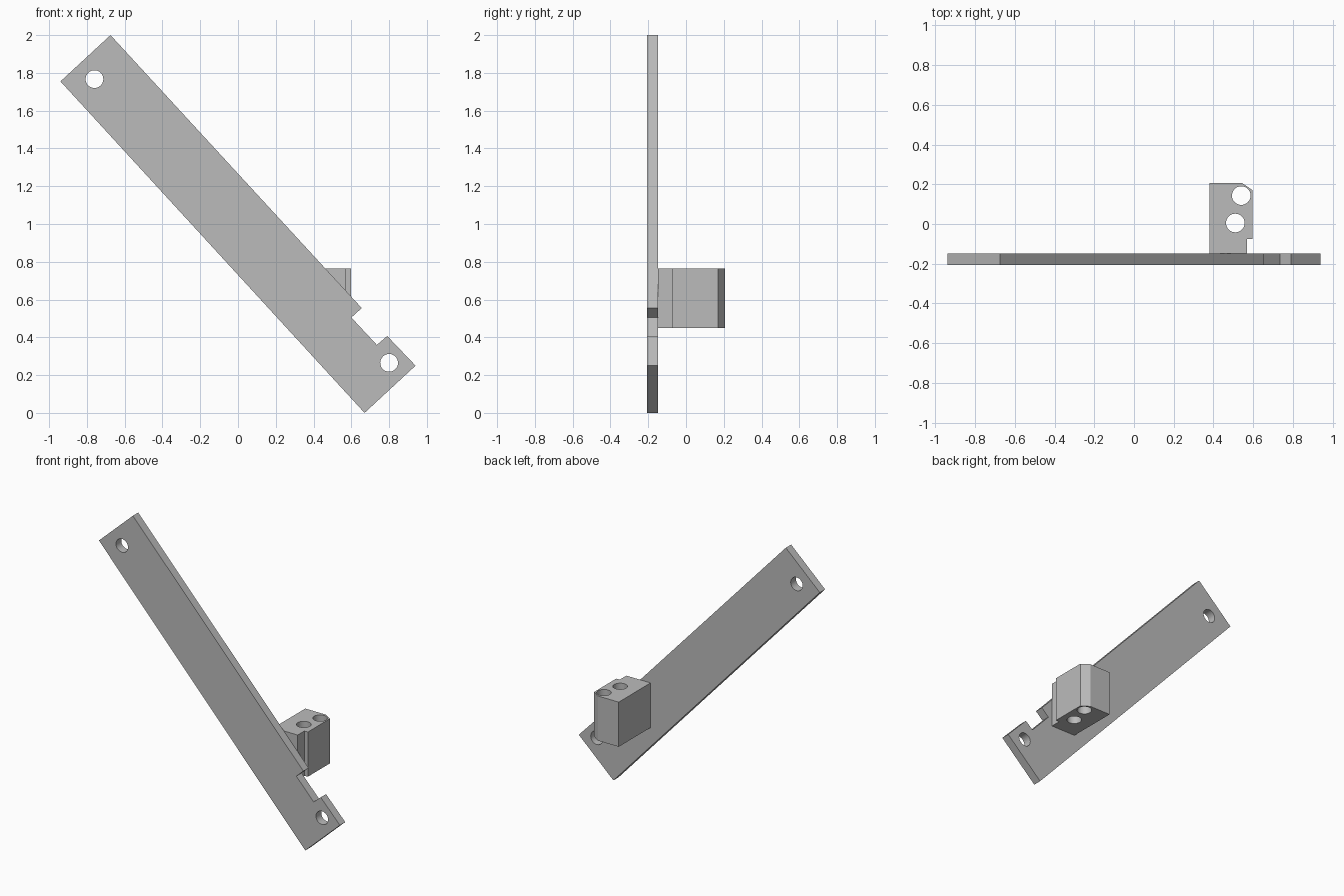
import bpy
import bmesh
from mathutils import Matrix, Vector

cube = bpy.data.objects.get("Cube")
if cube:
    bpy.data.objects.remove(cube, do_unlink=True)

grey = bpy.data.materials.new("plain_grey")
grey.use_nodes = True
colour = (0.5, 0.5, 0.5, 1)
grey.diffuse_color = colour
grey.node_tree.nodes["Principled BSDF"].inputs["Base Color"].default_value = colour

HOLE_RADIUS = 0.047


def add_object(name, bm):
    bmesh.ops.recalc_face_normals(bm, faces=bm.faces[:])
    mesh = bpy.data.meshes.new(name)
    bm.to_mesh(mesh)
    bm.free()
    mesh.materials.append(grey)
    obj = bpy.data.objects.new(name, mesh)
    bpy.context.collection.objects.link(obj)
    return obj


def drilled_prism(name, outline, holes, start, end, place):
    """Extrude an outline from start to end, then drill round holes through it."""
    bm = bmesh.new()
    face = bm.faces.new([bm.verts.new(place(a, b, start)) for a, b in outline])
    axis = Vector(place(0, 0, end - start))
    top = bmesh.ops.extrude_face_region(bm, geom=[face])["geom"]
    bmesh.ops.translate(bm, vec=axis, verts=[v for v in top if isinstance(v, bmesh.types.BMVert)])
    obj = add_object(name, bm)

    # One cutter mesh holds every drill
    bm = bmesh.new()
    turn = axis.to_track_quat("Z", "Y").to_matrix().to_4x4()
    for a, b in holes:
        centre = Matrix.Translation(place(a, b, (start + end) / 2))
        bmesh.ops.create_cone(bm, cap_ends=True, segments=32, radius1=HOLE_RADIUS,
                              radius2=HOLE_RADIUS, depth=(end - start) + 0.1,
                              matrix=centre @ turn)
    cutter = add_object(name + "_drill", bm)
    cutter.hide_render = True

    bpy.ops.object.select_all(action="DESELECT")
    obj.select_set(True)
    bpy.context.view_layer.objects.active = obj
    cut = obj.modifiers.new("holes", "BOOLEAN")
    cut.operation = "DIFFERENCE"
    cut.solver = "EXACT"
    cut.object = cutter
    bpy.ops.object.modifier_apply(modifier=cut.name)
    bpy.data.objects.remove(cutter, do_unlink=True)
    bpy.ops.object.shade_smooth_by_angle()
    return obj


# Slanted flat bar with a notch in its upper edge and a hole at each end
bar_outline = [(-0.94, 1.755), (-0.675, 2.0), (0.655, 0.555), (0.6, 0.505),
               (0.735, 0.36), (0.79, 0.407), (0.94, 0.25), (0.67, 0.0)]
drilled_prism("slanted_bar", bar_outline, [(-0.76, 1.767), (0.8, 0.265)],
              -0.207, -0.148, lambda a, b, c: (a, c, b))

# Upright block behind the bar, with a clipped corner, a step and two bores
block_outline = [(0.38, -0.149), (0.57, -0.149), (0.57, -0.075), (0.597, -0.075),
                 (0.597, 0.17), (0.543, 0.207), (0.38, 0.207)]
drilled_prism("mounting_block", block_outline, [(0.54, 0.143), (0.51, 0.005)],
              0.45, 0.765, lambda a, b, c: (a, b, c))
